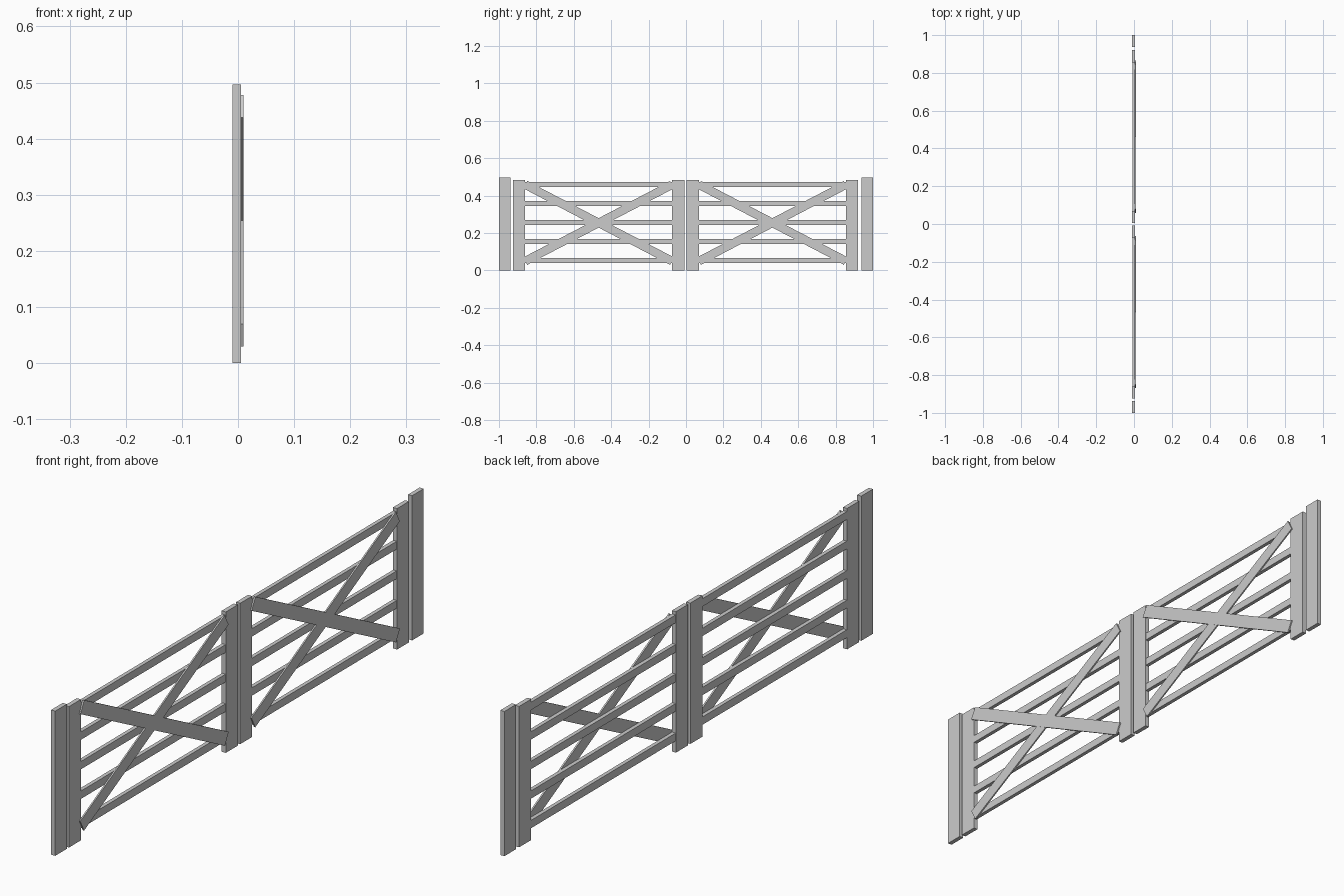
import bpy, math

if "Cube" in bpy.data.objects:
    bpy.data.objects.remove(bpy.data.objects["Cube"])

BACK, FRONT = -0.01, 0.0055   # thickness range of the posts


def board(name, x, y, z, angle=0.0):
    """Box from (min, max) ranges, turned about x around its own centre."""
    bpy.ops.mesh.primitive_cube_add(
        size=1, location=[(a + b) / 2 for a, b in (x, y, z)])
    ob = bpy.context.object
    ob.name = name
    ob.scale = [b - a for a, b in (x, y, z)]
    bpy.ops.object.transform_apply(location=False, rotation=False, scale=True)
    ob.rotation_euler.x = angle
    return ob


def gate(side, y0, y1):
    stile = 0.065
    # upright stiles
    board(side + "_stile_a", (BACK, FRONT), (y0, y0 + stile), (0, 0.484))
    board(side + "_stile_b", (BACK, FRONT), (y1 - stile, y1), (0, 0.484))
    # horizontal rails
    for i in range(5):
        z = 0.04 + i * 0.1015
        board(f"{side}_rail_{i + 1}", (BACK + 0.001, FRONT - 0.001),
              (y0 + stile, y1 - stile), (z, z + 0.027))
    # crossed braces on the front face
    yc, zc, half, w = (y0 + y1) / 2, 0.254, 0.442, 0.0225
    for name, front, sign in (("rising", 0.0095, 1), ("falling", 0.01, -1)):
        board(f"{side}_{name}_brace", (FRONT - 0.001, front),
              (yc - half, yc + half), (zc - w, zc + w),
              sign * math.radians(27.5))


# outer gate posts
board("left_post", (BACK, FRONT), (-1, -0.937), (0, 0.497))
board("right_post", (BACK, FRONT), (0.937, 1), (0, 0.497))

gate("left", -0.925, -0.009)
gate("right", 0.004, 0.920)
